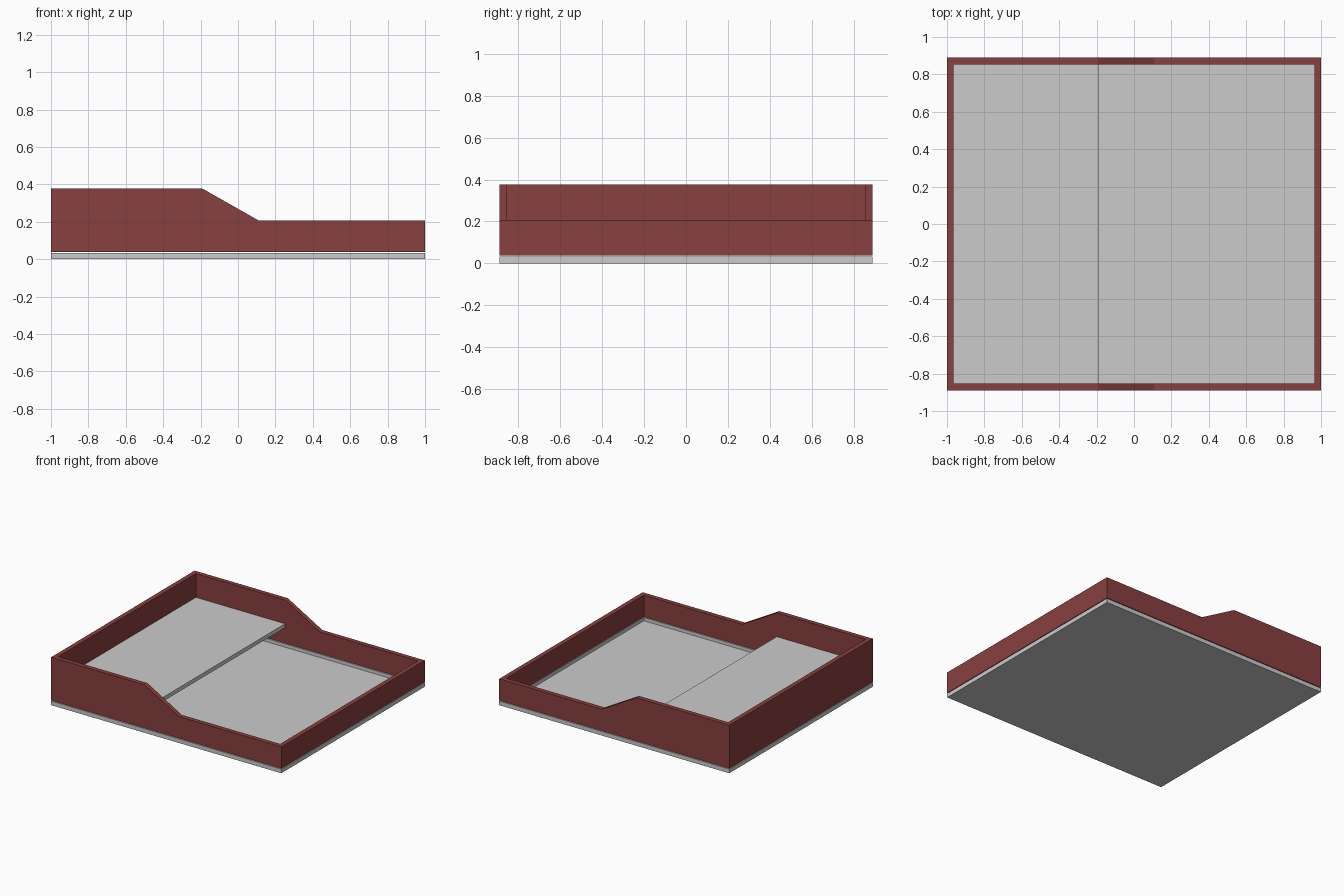
import bpy, bmesh

if "Cube" in bpy.data.objects:
    bpy.data.objects.remove(bpy.data.objects["Cube"])

W, D, T = 1.0, 0.89, 0.036   # half width, half depth, wall thickness


def prism(name, profile, half_depth):
    """Extrude an x-z profile symmetrically along y."""
    bm = bmesh.new()
    face = bm.faces.new([bm.verts.new((x, -half_depth, z)) for x, z in profile])
    ext = bmesh.ops.extrude_face_region(bm, geom=[face])
    verts = [v for v in ext["geom"] if isinstance(v, bmesh.types.BMVert)]
    bmesh.ops.translate(bm, verts=verts, vec=(0, 2 * half_depth, 0))
    bmesh.ops.recalc_face_normals(bm, faces=bm.faces)
    mesh = bpy.data.meshes.new(name)
    bm.to_mesh(mesh)
    bm.free()
    obj = bpy.data.objects.new(name, mesh)
    bpy.context.collection.objects.link(obj)
    return obj


def box(name, x0, x1, z0, z1, half_depth):
    return prism(name, [(x0, z0), (x1, z0), (x1, z1), (x0, z1)], half_depth)


def cut(obj, cutter):
    mod = obj.modifiers.new("hollow", "BOOLEAN")
    mod.operation = "DIFFERENCE"
    mod.solver = "EXACT"
    mod.object = cutter
    bpy.context.view_layer.objects.active = obj
    bpy.ops.object.modifier_apply(modifier=mod.name)
    bpy.data.objects.remove(cutter)


red = bpy.data.materials.new("brick_red")
red.diffuse_color = (0.25, 0.05, 0.05, 1)
red.use_nodes = True
red.node_tree.nodes["Principled BSDF"].inputs["Base Color"].default_value = red.diffuse_color

# Base tray: thin floor with a raised rim under the walls
base = box("base_tray", -W, W, 0, 0.032, D)
cut(base, box("base_cutter", -W + T, W - T, 0.006, 0.2, D - T))

# Stepped wall ring, floating a hair above the base rim
walls = prism("stepped_walls", [(-W, 0.037), (W, 0.037), (W, 0.207), (0.11, 0.207),
                                (-0.19, 0.377), (-W, 0.377)], D)
cut(walls, box("wall_cutter", -W + T, W - T, -0.2, 0.6, D - T))
walls.data.materials.clear()
walls.data.materials.append(red)

# Raised shelf across the tall end, open underneath
box("raised_shelf", -W + T, -0.19, 0.158, 0.19, D - T)
